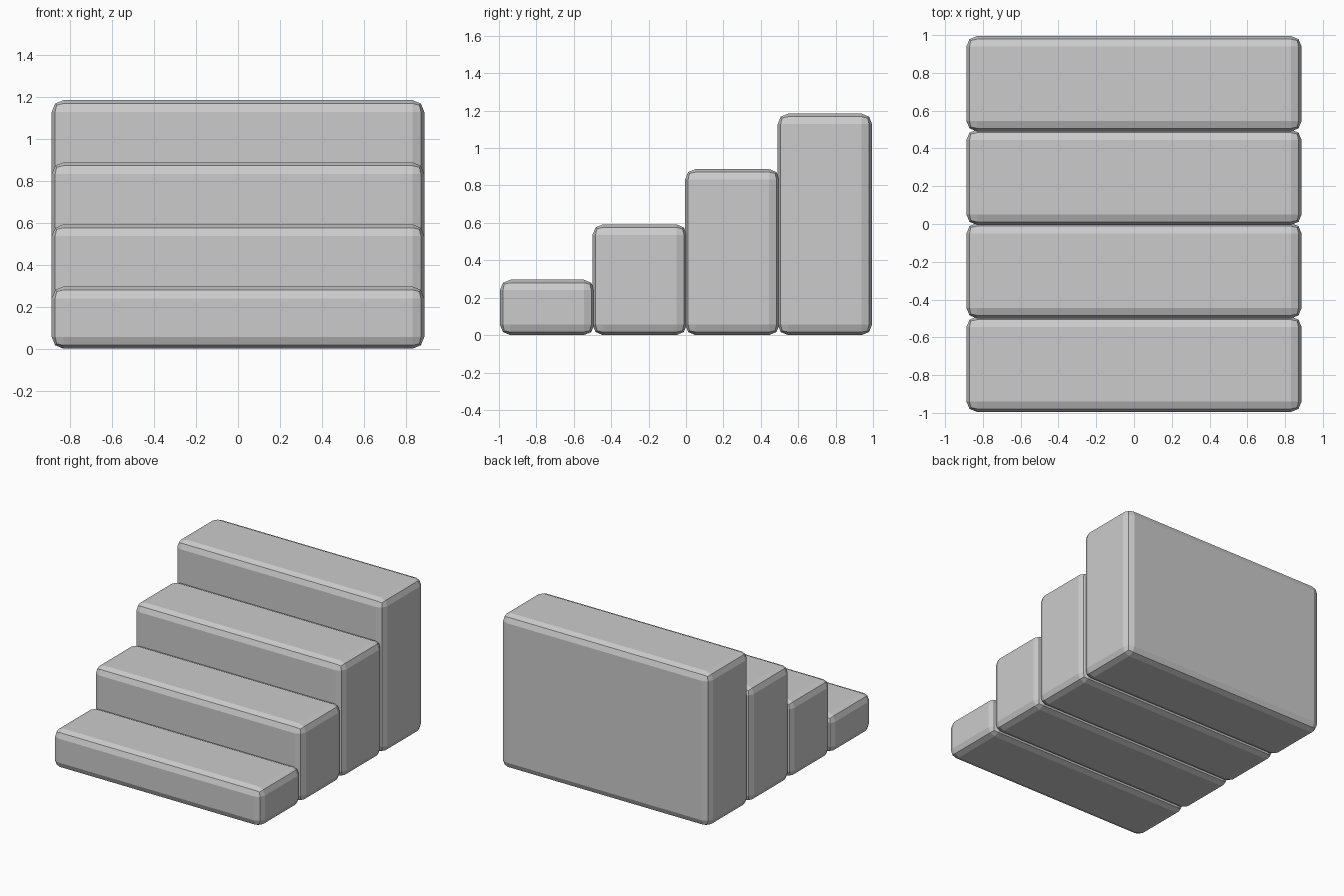
import bpy

if "Cube" in bpy.data.objects:
    bpy.data.objects.remove(bpy.data.objects["Cube"])

WIDTH, PITCH, DEPTH, RISE = 1.775, 0.495, 0.505, 0.296
BEVEL = 0.056


def step(i):
    """One full-height rounded block of the stair."""
    h = RISE * (i + 1)
    y0 = -0.995 + PITCH * i
    bpy.ops.mesh.primitive_cube_add(size=1, location=(0, y0 + DEPTH / 2, h / 2))
    ob = bpy.context.object
    ob.name = f"stair_step_{i + 1}"
    ob.scale = (WIDTH, DEPTH, h)
    bpy.ops.object.transform_apply(location=False, rotation=False, scale=True)
    # Two-segment rounded edges
    mod = ob.modifiers.new("rounded_edges", 'BEVEL')
    mod.width = BEVEL
    mod.segments = 2
    mod.limit_method = 'NONE'


for i in range(4):
    step(i)
